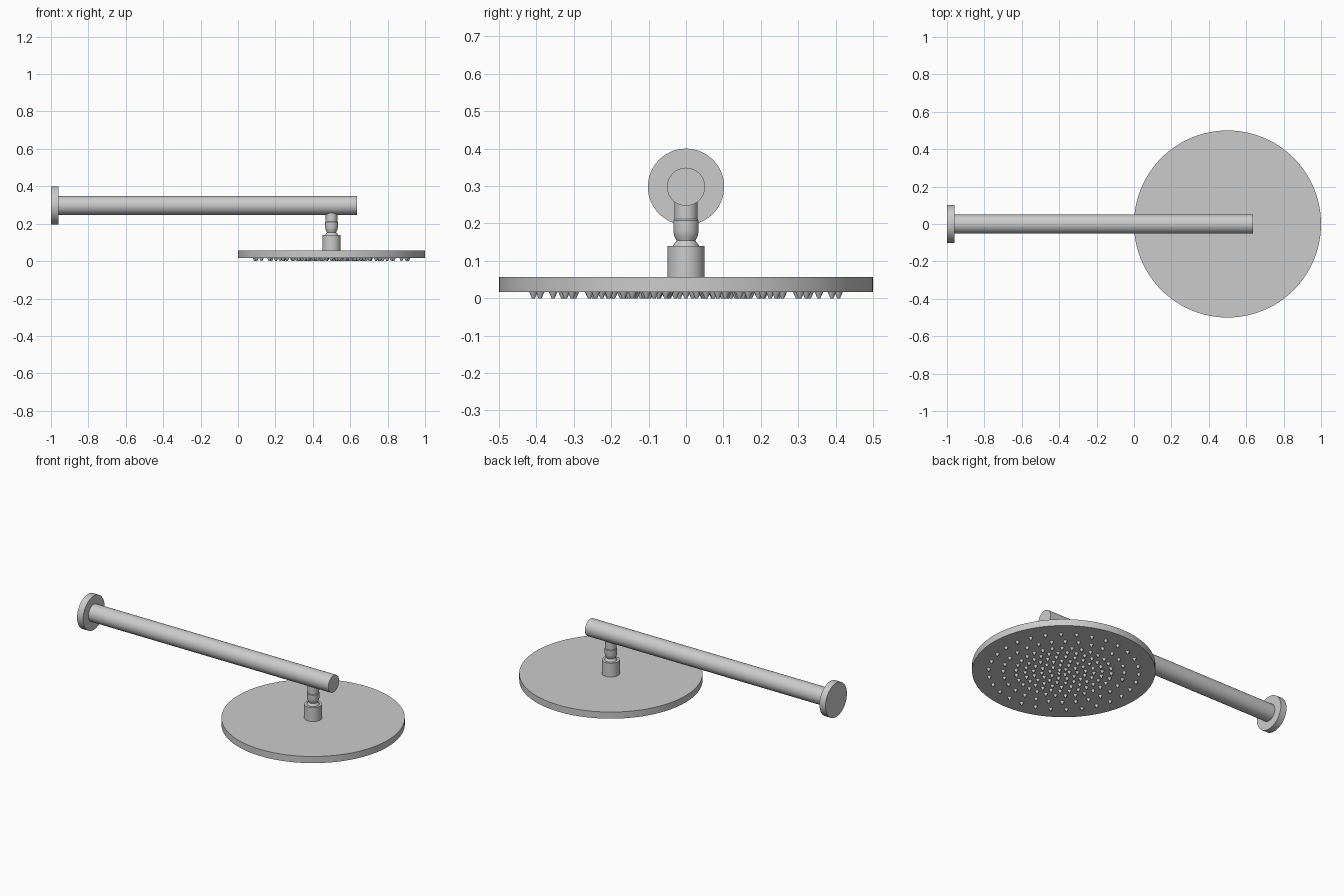
import bpy
import bmesh
from math import cos, sin, pi, radians
from mathutils import Matrix

cube = bpy.data.objects.get("Cube")
if cube:
    bpy.data.objects.remove(cube, do_unlink=True)

GREY = (0.6, 0.6, 0.6, 1.0)
metal = bpy.data.materials.new("light grey metal")
metal.use_nodes = True
metal.diffuse_color = GREY
metal.node_tree.nodes["Principled BSDF"].inputs["Base Color"].default_value = GREY

HEAD_X = 0.5
ARM_Z = 0.298


def finish(bm, name):
    """Turn a bmesh into a shaded, coloured object."""
    bmesh.ops.recalc_face_normals(bm, faces=bm.faces)
    mesh = bpy.data.meshes.new(name)
    bm.to_mesh(mesh)
    bm.free()
    mesh.materials.append(metal)
    obj = bpy.data.objects.new(name, mesh)
    bpy.context.collection.objects.link(obj)
    bpy.ops.object.select_all(action="DESELECT")
    obj.select_set(True)
    bpy.context.view_layer.objects.active = obj
    bpy.ops.object.shade_smooth_by_angle(angle=radians(30))
    return obj


def turned(name, profile, matrix, sides=48):
    """Closed solid of revolution from (radius, height) pairs."""
    bm = bmesh.new()
    rings = []
    for r, h in profile:
        rings.append([bm.verts.new((r * cos(2 * pi * i / sides), r * sin(2 * pi * i / sides), h))
                      for i in range(sides)])
    for low, high in zip(rings, rings[1:]):
        for i in range(sides):
            j = (i + 1) % sides
            bm.faces.new((low[i], low[j], high[j], high[i]))
    bm.faces.new(rings[0][::-1])
    bm.faces.new(rings[-1])
    bm.transform(matrix)
    return finish(bm, name)


along_x = Matrix.Translation((0, 0, ARM_Z)) @ Matrix.Rotation(pi / 2, 4, "Y")
at_head = Matrix.Translation((HEAD_X, 0, 0))

# Wall flange and horizontal arm
turned("wall_flange", [(0.102, -1.0), (0.102, -0.96)], along_x, 64)
turned("arm_tube", [(0.051, -0.962), (0.051, 0.637)], along_x)

# Swivel joint hanging from the arm
turned("swivel_joint", [(0.036, 0.135), (0.034, 0.142), (0.025, 0.154), (0.032, 0.168),
                        (0.034, 0.18), (0.034, 0.208), (0.031, 0.212), (0.031, 0.27)], at_head)
turned("head_collar", [(0.049, 0.055), (0.049, 0.14)], at_head)

# Round shower plate
turned("shower_plate", [(0.5, 0.017), (0.5, 0.057)], at_head, 96)

# Concentric rings of tapered nozzles: (ring radius, count)
RINGS = [(0.41, 30), (0.33, 28), (0.26, 30), (0.21, 26),
         (0.165, 20), (0.12, 16), (0.075, 10), (0.03, 5)]
bm = bmesh.new()
for radius, count in RINGS:
    for k in range(count):
        a = 2 * pi * k / count
        place = Matrix.Translation((HEAD_X + radius * cos(a), radius * sin(a), 0.009))
        bmesh.ops.create_cone(bm, cap_ends=True, segments=12, radius1=0.004,
                              radius2=0.012, depth=0.018, matrix=place)
finish(bm, "spray_nozzles")
